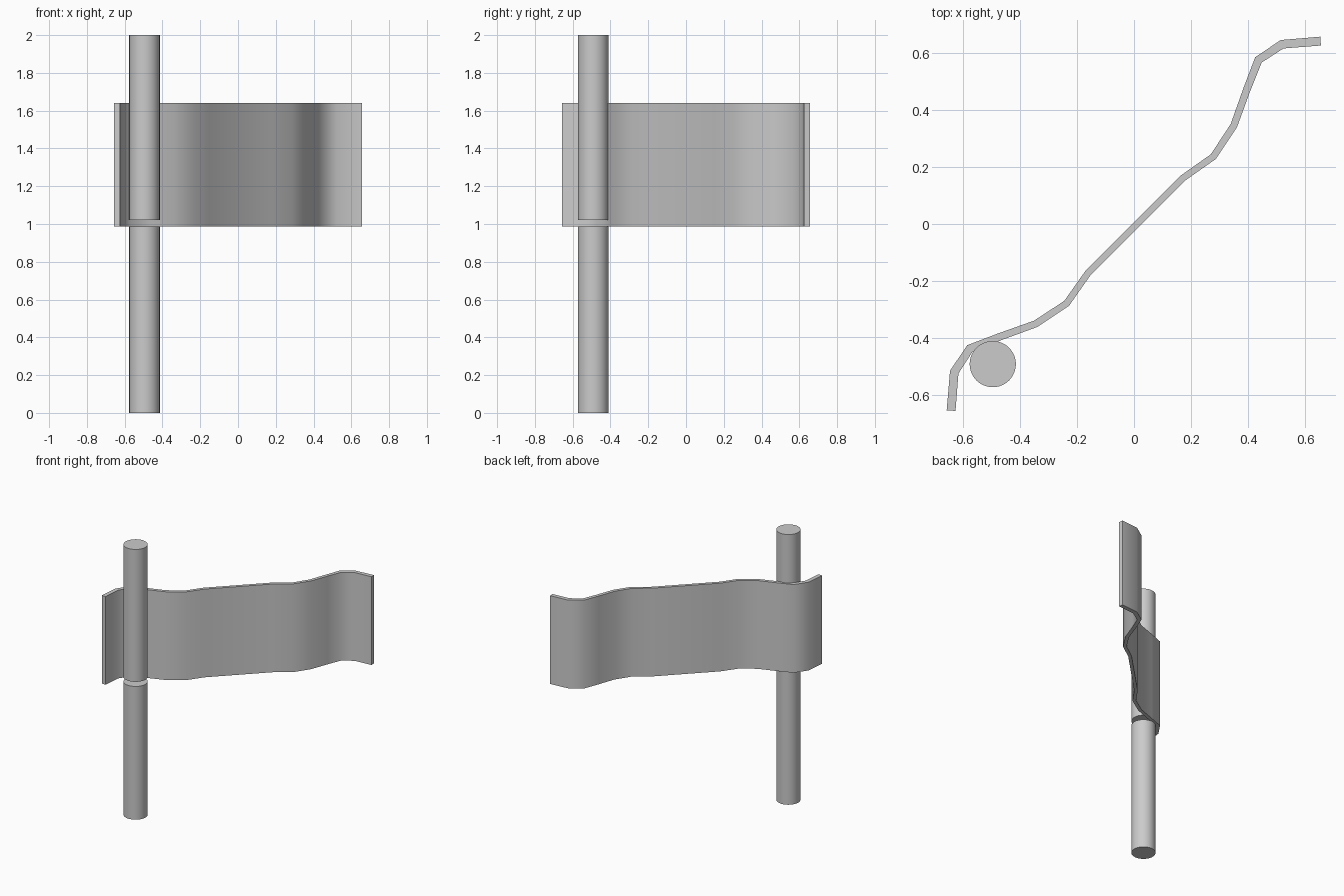
import bpy, bmesh, math
from mathutils import Vector

if "Cube" in bpy.data.objects:
    bpy.data.objects.remove(bpy.data.objects["Cube"])


def smooth(obj):
    bpy.ops.object.select_all(action='DESELECT')
    obj.select_set(True)
    bpy.context.view_layer.objects.active = obj
    bpy.ops.object.shade_smooth_by_angle(angle=math.radians(38))


def pole(name, z0, z1):
    bpy.ops.mesh.primitive_cylinder_add(vertices=48, radius=0.081, depth=z1 - z0,
                                        location=(-0.495, -0.491, (z0 + z1) / 2))
    obj = bpy.context.object
    obj.name = name
    smooth(obj)


# Two pole halves with a thin gap between them
pole("lower_pole", 0.0, 0.986)
pole("upper_pole", 1.02, 2.0)

# Banner centre line: half is drawn, the rest mirrors across the diagonal
half = [(-0.641, -0.654), (-0.630, -0.519), (-0.575, -0.436), (-0.470, -0.395),
        (-0.345, -0.350), (-0.236, -0.278), (-0.160, -0.170)]
line = [Vector(p) for p in half] + [Vector((-y, -x)) for x, y in reversed(half)]


def offsets(pts):
    """Mitred half-thickness vectors, a little thicker at the ends."""
    normals = []
    for a, b in zip(pts, pts[1:]):
        d = (b - a).normalized()
        normals.append(Vector((-d.y, d.x)))
    out = []
    for i, p in enumerate(pts):
        n0, n1 = normals[max(i - 1, 0)], normals[min(i, len(normals) - 1)]
        m = (n0 + n1).normalized()
        t = 0.0115 + 0.004 * min(1, p.length / 0.85) ** 3
        out.append(m * t / m.dot(n1))
    return out


# Banner cloth: closed ribbon outline raised to full height
off = offsets(line)
outline = [p + o for p, o in zip(line, off)]
outline += [p - o for p, o in reversed(list(zip(line, off)))]
n, total = len(line), len(outline)
bm = bmesh.new()
low = [bm.verts.new((p.x, p.y, 0.988)) for p in outline]
top = [bm.verts.new((p.x, p.y, 1.641)) for p in outline]
for i in range(total):
    j = (i + 1) % total
    bm.faces.new((low[i], low[j], top[j], top[i]))
for i in range(n - 1):
    k = total - 1 - i
    for ring in (low, top):
        bm.faces.new((ring[i], ring[i + 1], ring[k - 1], ring[k]))
bmesh.ops.recalc_face_normals(bm, faces=bm.faces)
mesh = bpy.data.meshes.new("banner")
bm.to_mesh(mesh)
bm.free()
banner = bpy.data.objects.new("banner", mesh)
bpy.context.collection.objects.link(banner)
smooth(banner)
